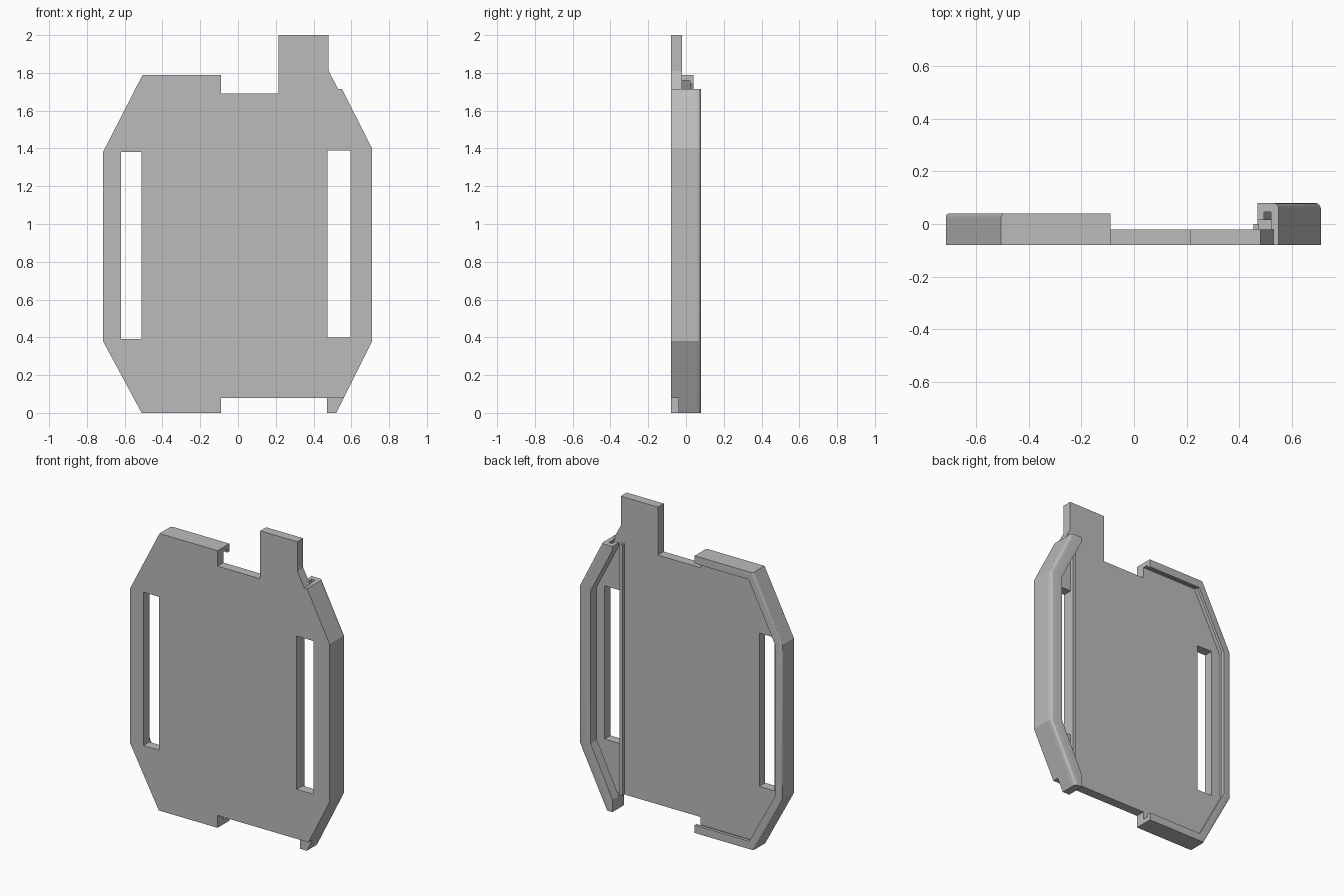
import bpy, bmesh, math
from mathutils import Vector

cube = bpy.data.objects.get("Cube")
if cube:
    bpy.data.objects.remove(cube)

grey = bpy.data.materials.new("plain grey")
grey.use_nodes = True
colour = (0.5, 0.5, 0.5, 1)
grey.diffuse_color = colour
grey.node_tree.nodes["Principled BSDF"].inputs["Base Color"].default_value = colour


def prism(name, loops, y0, y1, outer=(), radius=0):
    """Extrude x-z loops (later loops are holes) in y; round the back outer edges."""
    bm = bmesh.new()
    for loop in loops:
        vs = [bm.verts.new((x, y0, z)) for x, z in loop]
        for a, b in zip(vs, vs[1:] + vs[:1]):
            bm.edges.new((a, b))
    bmesh.ops.triangle_fill(bm, edges=bm.edges[:], use_beauty=True)
    ext = bmesh.ops.extrude_face_region(bm, geom=bm.faces[:], use_keep_orig=True)
    for v in ext["geom"]:
        if isinstance(v, bmesh.types.BMVert):
            v.co.y = y1
    bmesh.ops.recalc_face_normals(bm, faces=bm.faces)
    bmesh.ops.dissolve_limit(bm, angle_limit=0.01, verts=bm.verts[:], edges=bm.edges[:])
    if radius:
        def on_edge(v):
            return v.co.y > y1 - 1e-4 and any(
                math.hypot(v.co.x - x, v.co.z - z) < 1e-4 for x, z in outer)
        edges = [e for e in bm.edges if on_edge(e.verts[0]) and on_edge(e.verts[1])
                 and abs(e.verts[0].co.z - e.verts[1].co.z) > 0.05]
        bmesh.ops.bevel(bm, geom=edges, offset=radius, segments=3, profile=0.5,
                        affect='EDGES')
    mesh = bpy.data.meshes.new(name)
    bm.to_mesh(mesh)
    bm.free()
    mesh.materials.append(grey)
    obj = bpy.data.objects.new(name, mesh)
    bpy.context.collection.objects.link(obj)
    bpy.ops.object.select_all(action='DESELECT')
    obj.select_set(True)
    bpy.context.view_layer.objects.active = obj
    bpy.ops.object.shade_smooth_by_angle(angle=math.radians(25))
    return obj


def rect(x0, x1, z0, z1):
    return [(x0, z0), (x1, z0), (x1, z1), (x0, z1)]


def inset(path, d):
    """Offset an open path to its left side with mitred corners."""
    pts = [Vector(p) for p in path]
    norms = [Vector((a.y - b.y, b.x - a.x)).normalized() for a, b in zip(pts, pts[1:])]
    out = []
    for i, p in enumerate(pts):
        n0, n1 = norms[max(i - 1, 0)], norms[min(i, len(norms) - 1)]
        m = n0 + n1
        out.append(tuple(p + m * (2 * d / m.length_squared)))
    return out


def shift(path, dx):
    return [(x + dx, z) for x, z in path]


def band(a, b):
    return [a + b[::-1]]


# Outer edges of both rims, running from top to bottom
right_edge = [(-0.09, 1.79), (-0.505, 1.79), (-0.715, 1.38),
              (-0.715, 0.38), (-0.51, 0), (-0.09, 0)]
left_edge = [(0.55, 1.715), (0.71, 1.4), (0.71, 0.38), (0.52, 0)]

# Base plate with top tab and two strap slots
outline = right_edge + [(-0.09, 0.08), (0.56, 0.08), (0.71, 0.38), (0.71, 1.4),
                        (0.55, 1.715), (0.53, 1.715), (0.48, 1.81), (0.48, 2),
                        (0.215, 2), (0.215, 1.69), (-0.09, 1.69)]
prism("base_plate", [outline, rect(-0.62, -0.51, 0.39, 1.38),
                     rect(0.475, 0.595, 0.4, 1.39)], -0.08, -0.02)

# Low rim on the right side: wall and narrow overhanging flange
prism("right_rim_wall", band(right_edge, inset(right_edge, 0.03)), -0.03, 0.02)
prism("right_rim_flange", band(right_edge, inset(right_edge, 0.05)), 0.02, 0.04,
      right_edge, 0.012)

# Tall rim on the left side: wall, wide flange and hooked lip
flange_edge = [(0.47, 1.715), (0.47, 1.69), (0.625, 1.39), (0.625, 0.4), (0.47, 0.08), (0.47, 0)]
prism("left_rim_wall", band(left_edge, shift(left_edge, -0.03)), -0.04, 0.045)
prism("left_rim_flange", band(left_edge, flange_edge), 0.045, 0.08, left_edge, 0.02)
prism("left_rim_lip", band(flange_edge, shift(flange_edge, 0.025)), 0.015, 0.045)
prism("left_rim_foot", [[(0.47, 0), (0.52, 0), (0.56, 0.08), (0.47, 0.08)]], -0.04, 0.045)

# Thin guide rail beside the left slot
prism("guide_rail", [rect(0.455, 0.475, 0.08, 1.7)], -0.02, 0)
